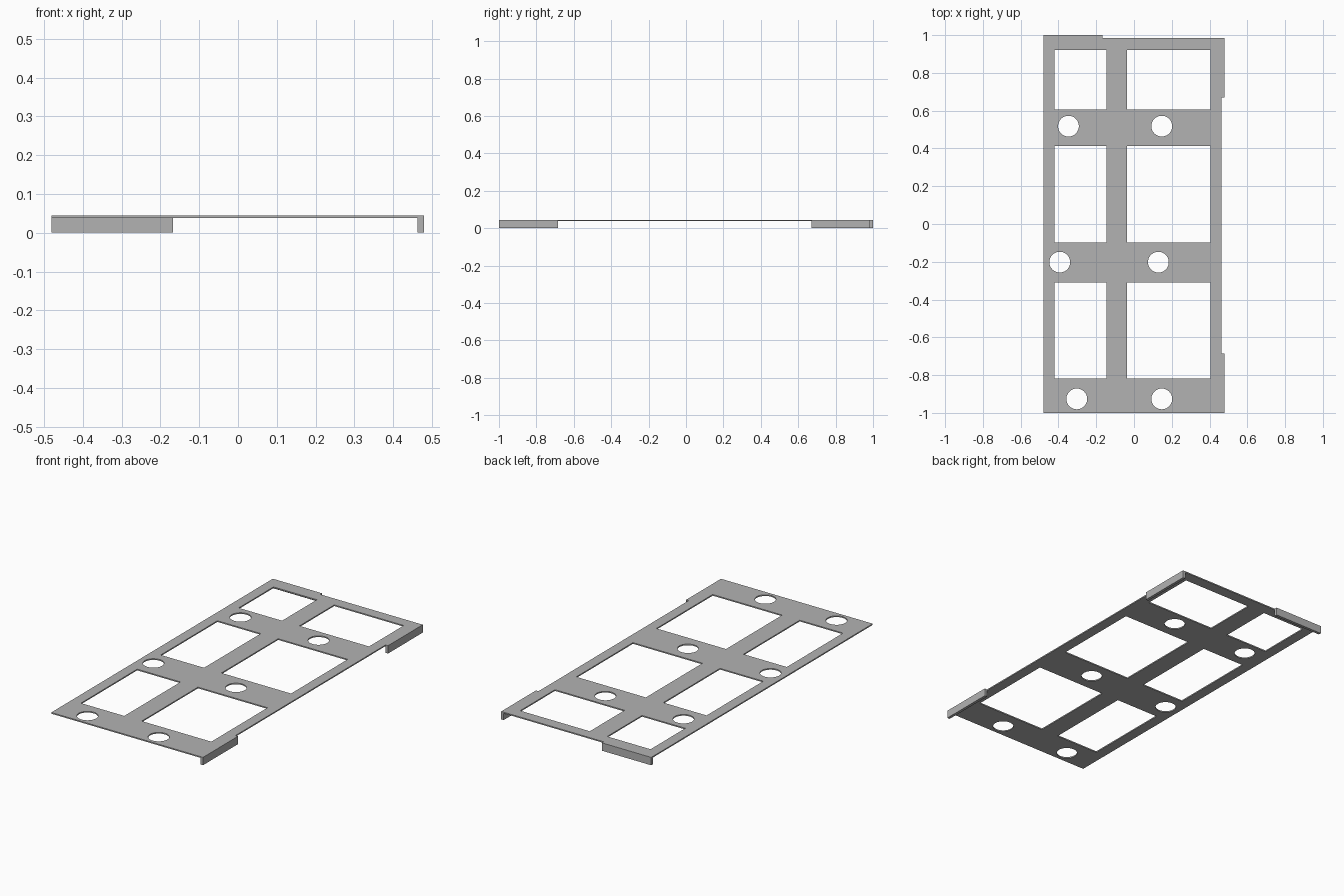
import bpy
import bmesh
from mathutils import Matrix

cube = bpy.data.objects.get("Cube")
if cube:
    bpy.data.objects.remove(cube, do_unlink=True)

TOP, UNDER = 0.045, 0.038          # plate faces
LEFT, RIGHT, FRONT, BACK = -0.48, 0.463, -1.0, 0.984
LIP = 0.016                        # thickness of the folded lips

grey = bpy.data.materials.new("matte grey")
grey.use_nodes = True
grey.diffuse_color = (0.45, 0.45, 0.45, 1)
grey.node_tree.nodes["Principled BSDF"].inputs["Base Color"].default_value = grey.diffuse_color


def add_box(bm, x0, x1, y0, y1, z0, z1):
    size = Matrix.Diagonal((x1 - x0, y1 - y0, z1 - z0, 1))
    place = Matrix.Translation(((x0 + x1) / 2, (y0 + y1) / 2, (z0 + z1) / 2))
    bmesh.ops.create_cube(bm, size=1, matrix=place @ size)


def finish(bm, name):
    mesh = bpy.data.meshes.new(name)
    bm.to_mesh(mesh)
    bm.free()
    mesh.materials.append(grey)
    obj = bpy.data.objects.new(name, mesh)
    bpy.context.collection.objects.link(obj)
    return obj


def box(name, *bounds):
    bm = bmesh.new()
    add_box(bm, *bounds)
    return finish(bm, name)


# Flat plate
plate = box("plate", LEFT, RIGHT, FRONT, BACK, UNDER, TOP)

# Cutter: two columns of three windows, and two round holes on each crossbar
bm = bmesh.new()
for x0, x1 in ((-0.42, -0.146), (-0.036, 0.404)):
    for y0, y1 in ((0.606, 0.92), (-0.098, 0.414), (-0.818, -0.31)):
        add_box(bm, x0, x1, y0, y1, 0, 0.1)
for x, y in ((-0.347, 0.518), (0.147, 0.518), (-0.393, -0.202),
             (0.129, -0.202), (-0.303, -0.926), (0.147, -0.926)):
    bmesh.ops.create_cone(bm, cap_ends=True, segments=48, radius1=0.055, radius2=0.055,
                          depth=0.1, matrix=Matrix.Translation((x, y, 0.05)))
cutter = finish(bm, "opening_cutter")
cutter.hide_render = True

# Cut the openings
cut = plate.modifiers.new("openings", 'BOOLEAN')
cut.operation = 'DIFFERENCE'
cut.solver = 'EXACT'
cut.object = cutter
bpy.context.view_layer.objects.active = plate
plate.select_set(True)
bpy.ops.object.modifier_apply(modifier=cut.name)
bpy.data.objects.remove(cutter, do_unlink=True)

# Lips folded down at three corners
box("front_left_lip", RIGHT, RIGHT + LIP, FRONT, -0.685, 0, TOP)
box("back_left_lip", RIGHT, RIGHT + LIP, 0.67, BACK, 0, TOP)
box("back_right_lip", LEFT, -0.168, BACK, BACK + LIP, 0, TOP)
